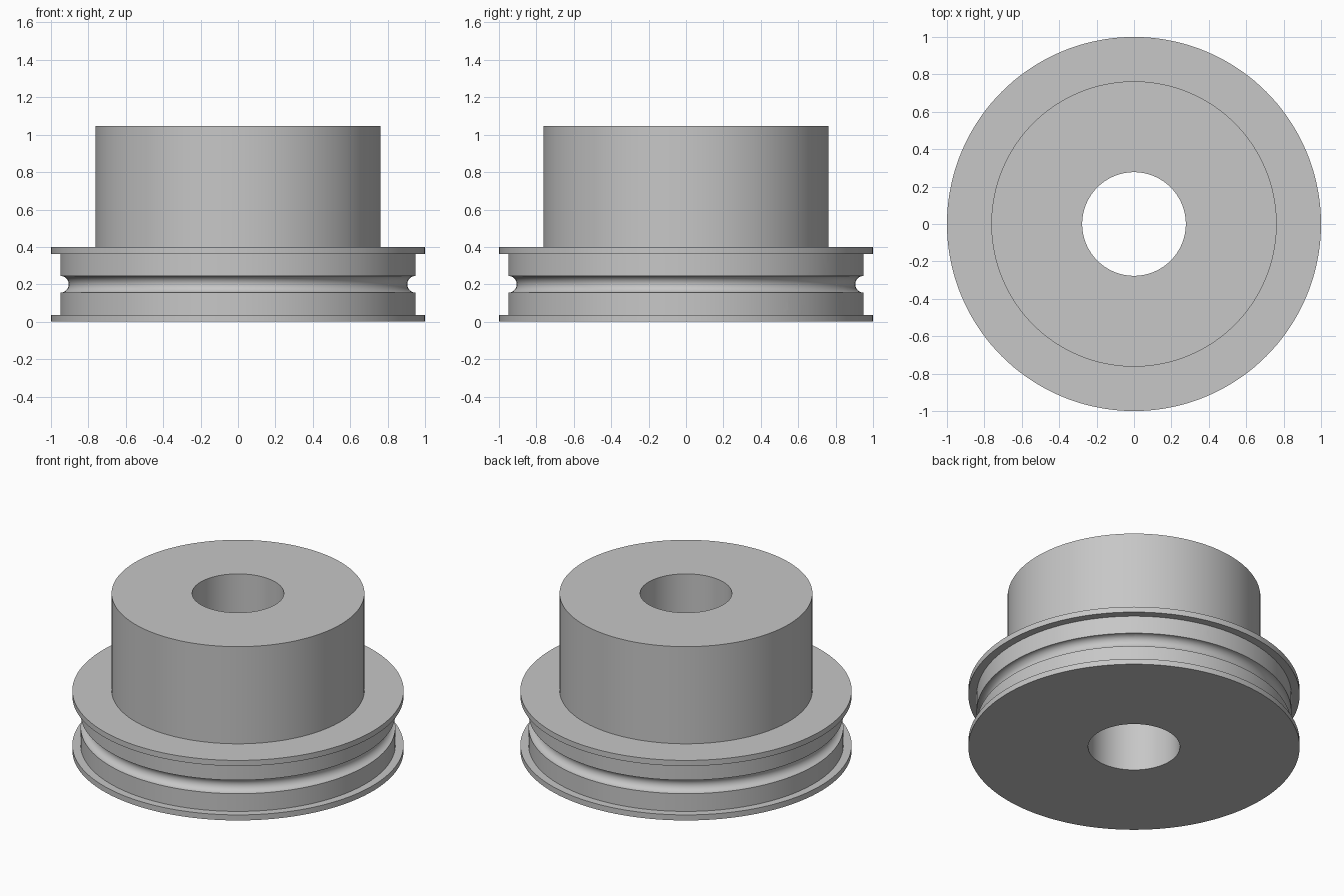
import bpy, bmesh, math
from mathutils import Vector

if "Cube" in bpy.data.objects:
    bpy.data.objects.remove(bpy.data.objects["Cube"])

SEGMENTS = 144
BORE, HUB, DRUM, FLANGE = 0.277, 0.763, 0.95, 1.0
GROOVE, GROOVE_Z = 0.045, 0.2

grey = bpy.data.materials.new("plain grey")
grey.use_nodes = True
colour = (0.57, 0.57, 0.57, 1)
grey.diffuse_color = colour
grey.node_tree.nodes["Principled BSDF"].inputs["Base Color"].default_value = colour


def make_object(name, bm):
    bmesh.ops.recalc_face_normals(bm, faces=bm.faces)
    mesh = bpy.data.meshes.new(name)
    bm.to_mesh(mesh)
    bm.free()
    obj = bpy.data.objects.new(name, mesh)
    obj.data.materials.append(grey)
    bpy.context.collection.objects.link(obj)
    return obj


def lathe(name, profile):
    """Spin a closed (radius, height) outline around the z axis."""
    bm = bmesh.new()
    verts = [bm.verts.new((r, 0, z)) for r, z in profile]
    edges = [bm.edges.new((v, verts[i - 1])) for i, v in enumerate(verts)]
    bmesh.ops.spin(bm, geom=verts + edges, cent=(0, 0, 0), axis=(0, 0, 1),
                   angle=math.tau, steps=SEGMENTS, use_merge=False)
    bmesh.ops.remove_doubles(bm, verts=bm.verts, dist=1e-5)
    return make_object(name, bm)


def capsule(name, start, end, radius):
    """Round-ended rod between two points."""
    bm = bmesh.new()
    bmesh.ops.create_uvsphere(bm, u_segments=32, v_segments=16, radius=radius)
    axis = end - start
    for v in bm.verts:
        if abs(v.co.z) < 1e-5:
            v.co.z = 0
    # Stretch the sphere by lifting everything above its equator
    for v in bm.verts:
        if v.co.z > 1e-5:
            v.co.z += axis.length
    turn = axis.to_track_quat("Z", "Y")
    for v in bm.verts:
        v.co = turn @ v.co + start
    return make_object(name, bm)


# Flanged drum with rope groove, raised hub and through bore
groove = []
for i in range(17):
    a = math.pi * i / 16
    groove.append((DRUM - GROOVE * math.sin(a), GROOVE_Z - GROOVE * math.cos(a)))
outline = [(BORE, 0), (FLANGE, 0), (FLANGE, 0.037), (DRUM, 0.037)]
outline += groove
outline += [(DRUM, 0.363), (FLANGE, 0.363), (FLANGE, 0.4),
            (HUB, 0.4), (HUB, 1.047), (BORE, 1.047)]
body = lathe("flanged_drum_and_hub", outline)


# Two slanted round-bottomed slots across the drum
def on_drum(degrees, z):
    a = math.radians(degrees)
    return Vector((DRUM * math.cos(a), DRUM * math.sin(a), z))


cutters = []
for n, angle in enumerate((38, 62)):
    cutter = capsule(f"slot_cutter_{n + 1}", on_drum(angle, 0.072),
                     on_drum(angle + 13, 0.328), 0.05)
    cutter.hide_render = True
    cutters.append(cutter)
    cut = body.modifiers.new("slot", "BOOLEAN")
    cut.operation = "DIFFERENCE"
    cut.solver = "EXACT"
    cut.object = cutter

bpy.ops.object.select_all(action="DESELECT")
body.select_set(True)
bpy.context.view_layer.objects.active = body
for modifier in list(body.modifiers):
    bpy.ops.object.modifier_apply(modifier=modifier.name)
for cutter in cutters:
    bpy.data.objects.remove(cutter)
bpy.ops.object.shade_smooth_by_angle(angle=math.radians(30))
